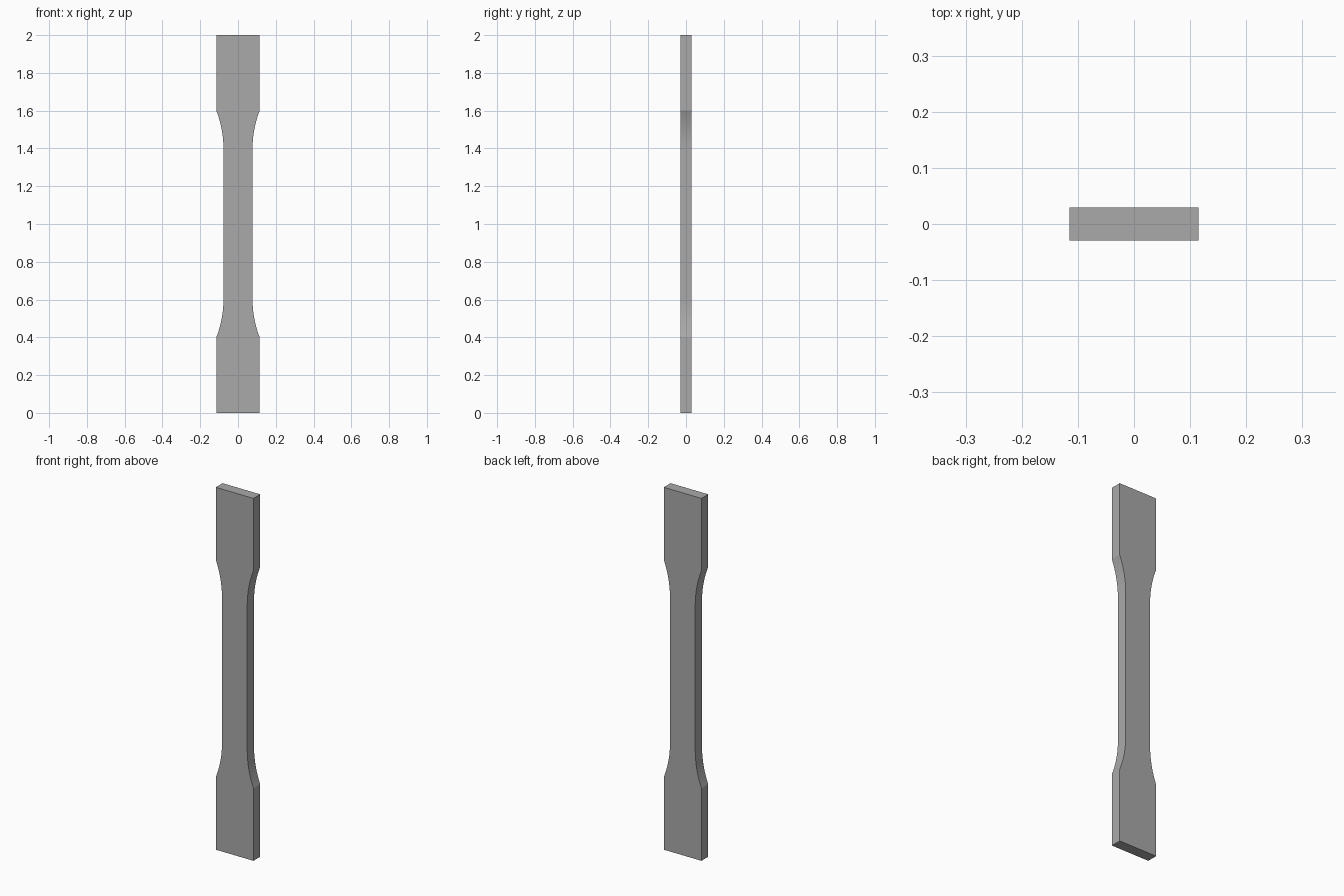
import bpy
import bmesh
import math

cube = bpy.data.objects.get("Cube")
if cube:
    bpy.data.objects.remove(cube, do_unlink=True)

GRIP, GAUGE, HALF_T = 0.115, 0.077, 0.0295   # half widths and half thickness
ARC_START, ARC_END, HALF_L = 0.4, 0.6, 1.0   # heights above the middle
STEPS = 16

# Plain grey material
grey = bpy.data.materials.new("plain_grey")
grey.use_nodes = True
colour = (0.4, 0.4, 0.4, 1)
grey.diffuse_color = colour
grey.node_tree.nodes["Principled BSDF"].inputs["Base Color"].default_value = colour

# Quarter outline: straight gauge, fillet tangent to it, then the wide grip
rise, run = GRIP - GAUGE, ARC_END - ARC_START
radius = (run ** 2 + rise ** 2) / (2 * rise)
sweep = math.asin(run / radius)
quarter = []
for i in range(STEPS + 1):
    a = sweep * i / STEPS
    quarter.append((GAUGE + radius * (1 - math.cos(a)), ARC_START + radius * math.sin(a)))
quarter.append((GRIP, HALF_L))

# Mirror the quarter into the full closed outline
right_side = [(x, -z) for x, z in reversed(quarter)] + quarter
outline = right_side + [(-x, z) for x, z in reversed(right_side)]

# Extrude the outline through the thickness
bm = bmesh.new()
face = bm.faces.new([bm.verts.new((x, -HALF_T, z + HALF_L)) for x, z in outline])
extruded = bmesh.ops.extrude_face_region(bm, geom=[face], use_keep_orig=True)
moved = [v for v in extruded["geom"] if isinstance(v, bmesh.types.BMVert)]
bmesh.ops.translate(bm, verts=moved, vec=(0, 2 * HALF_T, 0))
bmesh.ops.recalc_face_normals(bm, faces=bm.faces)

mesh = bpy.data.meshes.new("tensile_test_bar")
bm.to_mesh(mesh)
bm.free()
mesh.materials.append(grey)
bar = bpy.data.objects.new("tensile_test_bar", mesh)
bpy.context.collection.objects.link(bar)

# Smooth the fillets, keep the edges sharp
bpy.ops.object.select_all(action="DESELECT")
bar.select_set(True)
bpy.context.view_layer.objects.active = bar
bpy.ops.object.shade_smooth_by_angle(angle=math.radians(10))
